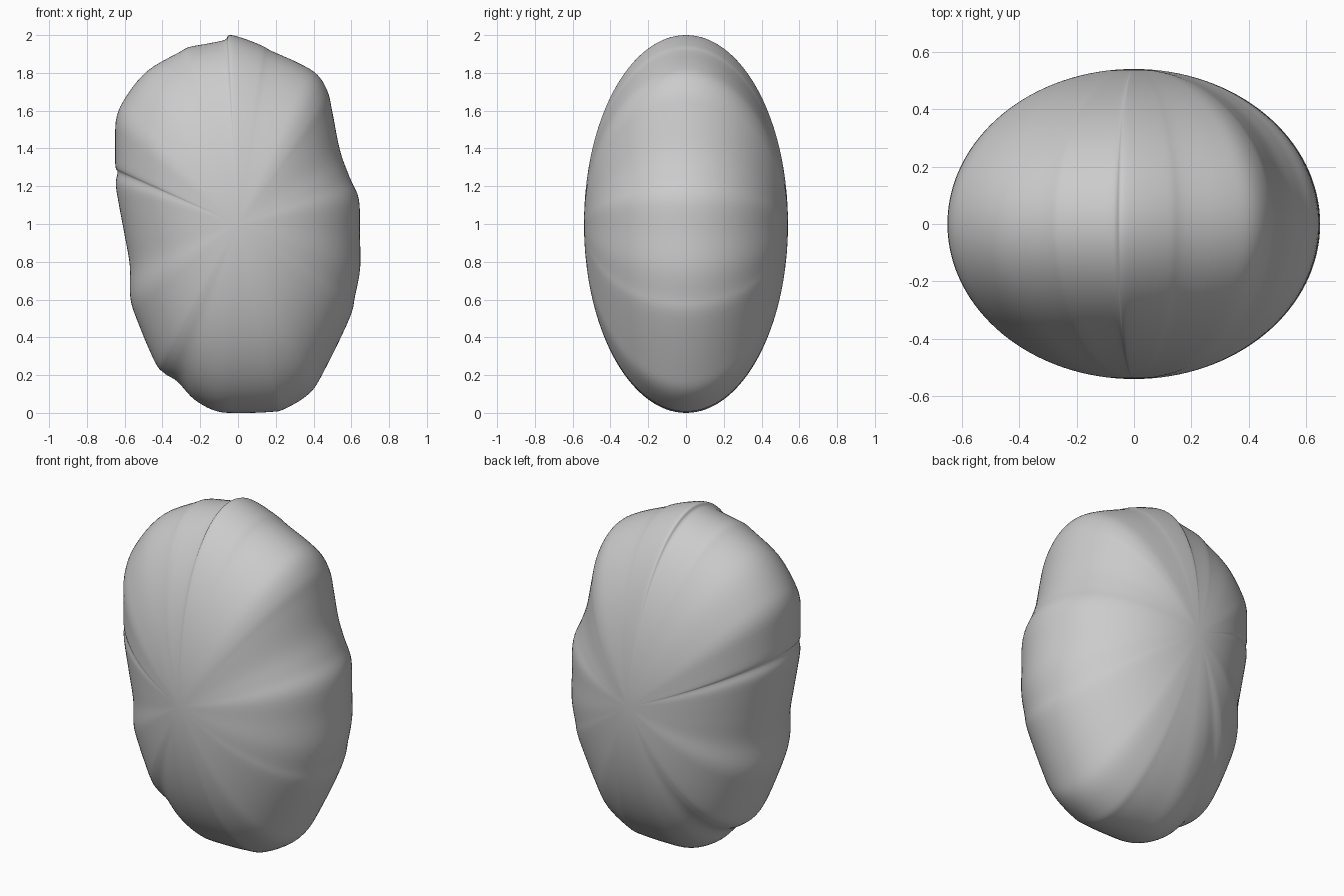
import bpy, bmesh, math
from mathutils import Vector

if "Cube" in bpy.data.objects:
    bpy.data.objects.remove(bpy.data.objects["Cube"])

# Lumpy outline in the front view (x, z), counter-clockwise from the top
OUTLINE = [
    (-.045, 2.0), (-.07, 1.975), (-.16, 1.955), (-.257, 1.937), (-.31, 1.91), (-.48, 1.81),
    (-.595, 1.67), (-.648, 1.54), (-.65, 1.32), (-.638, 1.275), (-.647, 1.21),
    (-.63, 1.10), (-.60, .94), (-.573, .78), (-.57, .61), (-.53, .48),
    (-.44, .27), (-.39, .21), (-.32, .165), (-.23, .07), (-.11, .008),
    (.03, 0), (.17, .005), (.245, .02), (.38, .105), (.46, .23),
    (.59, .50), (.62, .62), (.647, .77), (.645, .95), (.64, 1.13), (.59, 1.25),
    (.54, 1.39), (.50, 1.59), (.475, 1.70), (.42, 1.79), (.325, 1.85),
    (.18, 1.915), (.125, 1.945), (.03, 1.982)]
CENTRE = Vector((0, 1))
HALF_DEPTH = 0.54
RINGS, STEPS = 64, 5


def smooth_loop(points, steps):
    """Closed Catmull-Rom curve through the points."""
    pts = [Vector(p) for p in points]
    n, out = len(pts), []
    for i in range(n):
        a, b, c, d = (pts[(i + k) % n] for k in (-1, 0, 1, 2))
        for s in range(steps):
            t = s / steps
            p = 0.5 * (2 * b + (c - a) * t + (2 * a - 5 * b + 4 * c - d) * t * t
                       + (3 * b - a - 3 * c + d) * t ** 3)
            out.append(Vector((max(-.65, min(.65, p.x)), max(0, min(2, p.y)))))
    return out


# Body: the outline shrinks elliptically towards a front and a back pole
loop = smooth_loop(OUTLINE, STEPS)
bm = bmesh.new()
front = bm.verts.new((0, -HALF_DEPTH, CENTRE.y))
back = bm.verts.new((0, HALF_DEPTH, CENTRE.y))
rings = []
for r in range(1, RINGS):
    phi = math.pi * r / RINGS
    y = -HALF_DEPTH * math.cos(phi)
    ring = []
    for p in loop:
        q = CENTRE + (p - CENTRE) * math.sin(phi)
        ring.append(bm.verts.new((q.x, y, q.y)))
    rings.append(ring)

n = len(loop)
for i in range(n):
    j = (i + 1) % n
    bm.faces.new((front, rings[0][i], rings[0][j]))
    bm.faces.new((back, rings[-1][j], rings[-1][i]))
    for a, b in zip(rings, rings[1:]):
        bm.faces.new((a[i], b[i], b[j], a[j]))
bmesh.ops.recalc_face_normals(bm, faces=bm.faces)

mesh = bpy.data.meshes.new("lumpy_body")
bm.to_mesh(mesh)
bm.free()
mesh.shade_smooth()
body = bpy.data.objects.new("lumpy_body", mesh)
bpy.context.collection.objects.link(body)
